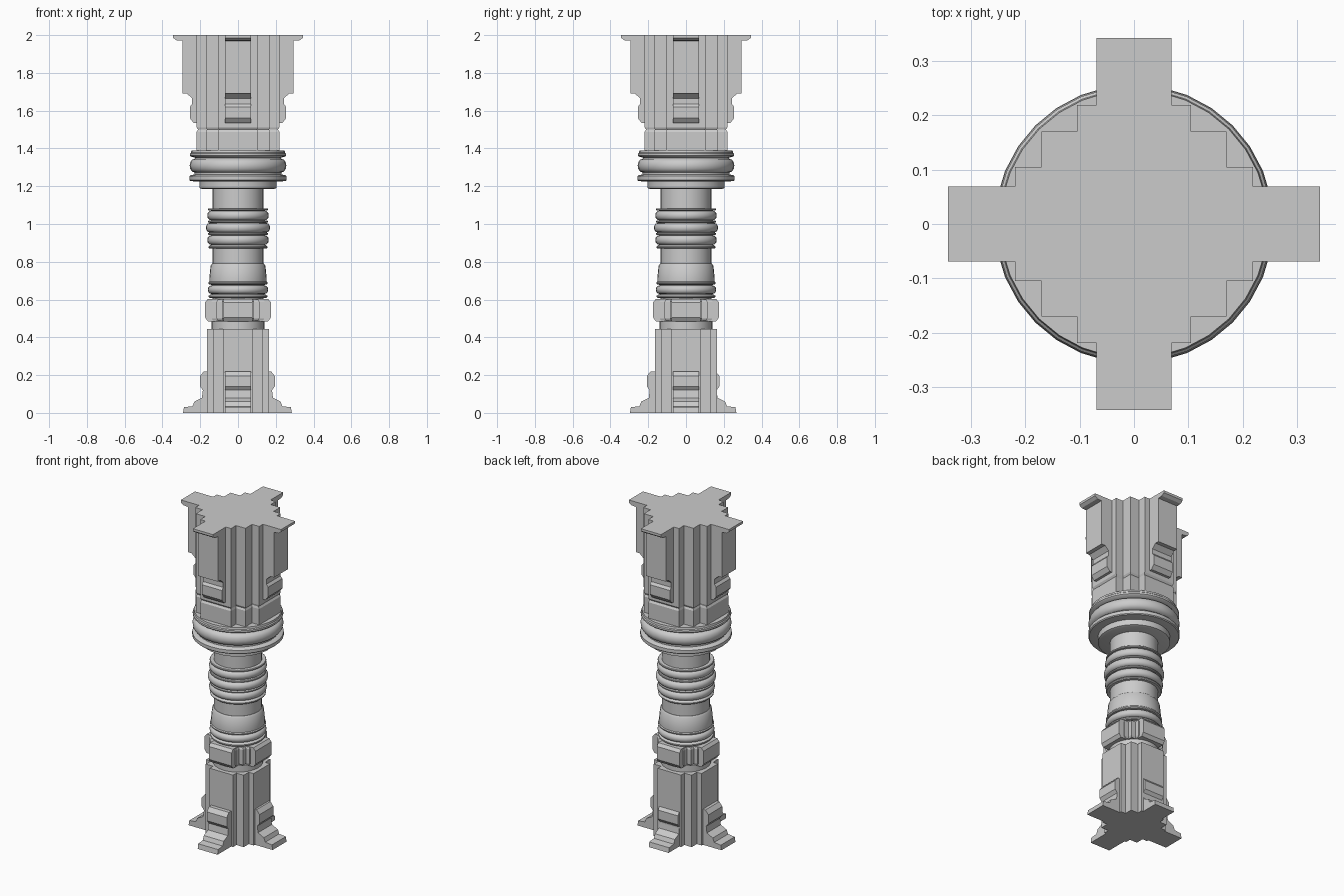
import bpy
import bmesh
from math import cos, sin, pi, radians
from mathutils import Matrix

cube = bpy.data.objects.get("Cube")
if cube:
    bpy.data.objects.remove(cube, do_unlink=True)


def finish(name, bm, smooth=False):
    bmesh.ops.recalc_face_normals(bm, faces=bm.faces)
    mesh = bpy.data.meshes.new(name)
    bm.to_mesh(mesh)
    bm.free()
    obj = bpy.data.objects.new(name, mesh)
    bpy.context.collection.objects.link(obj)
    if smooth:
        bpy.ops.object.select_all(action='DESELECT')
        obj.select_set(True)
        bpy.context.view_layer.objects.active = obj
        bpy.ops.object.shade_smooth_by_angle(angle=radians(35))
    return obj


def loft(bm, rings):
    """Bridge closed rings of points and cap both ends."""
    loops = [[bm.verts.new(p) for p in ring] for ring in rings]
    for a, b in zip(loops, loops[1:]):
        for i in range(len(a)):
            j = (i + 1) % len(a)
            bm.faces.new((a[i], a[j], b[j], b[i]))
    bm.faces.new(loops[0])
    bm.faces.new(loops[-1])


def lathe(name, profile, sides=32):
    bm = bmesh.new()
    loft(bm, [[(r * cos(2 * pi * i / sides), r * sin(2 * pi * i / sides), z)
               for i in range(sides)] for r, z in profile])
    return finish(name, bm, True)


def bulge(radius, depth, low, high, steps=6):
    """Rounded rib profile between two heights."""
    mid, half = (low + high) / 2, (high - low) / 2
    return [(radius - depth + depth * cos(t), mid + half * sin(t))
            for t in (pi * (k / steps - 0.5) for k in range(steps + 1))]


def band(radius, low, high, chamfer=0.005):
    """Flat rib profile with chamfered edges."""
    return [(radius - chamfer, low), (radius, low + chamfer),
            (radius, high - chamfer), (radius - chamfer, high)]


def stepped_column(name, near, mid, far, levels):
    """Column with a staircase at each corner; levels are (height, scale)."""
    corner = [(far, near), (mid, near), (mid, mid), (near, mid), (near, far)]
    outline = []
    for k in range(4):
        c, s = round(cos(k * pi / 2)), round(sin(k * pi / 2))
        outline += [(c * x - s * y, s * x + c * y) for x, y in corner]
    bm = bmesh.new()
    loft(bm, [[(x * f, y * f, z) for x, y in outline] for z, f in levels])
    return finish(name, bm)


def four_fins(name, profile, half_width, shifts=(0, 0, 0, 0)):
    """Extrude a side profile into a fin on each of the four sides."""
    for side, k, shift in zip(("left", "back", "right", "front"), range(4), shifts):
        bm = bmesh.new()
        loft(bm, [[(x + shift, y, z) for x, z in profile]
                  for y in (-half_width, half_width)])
        bm.transform(Matrix.Rotation(k * pi / 2, 4, 'Z'))
        finish(f"{side}_{name}", bm)


# Base column and feet
stepped_column("base_column", 0.08, 0.13, 0.163, [(0, 1), (0.445, 1)])
four_fins("foot", [
    (0.08, 0), (0.285, 0), (0.28, 0.03), (0.235, 0.035), (0.225, 0.06),
    (0.185, 0.08), (0.18, 0.12), (0.195, 0.14), (0.195, 0.195),
    (0.175, 0.22), (0.08, 0.22)], 0.068, (0, -0.018, 0.006, 0.012))

# Lower collar with lugs
lathe("lower_collar", [(0.14, 0.44), (0.14, 0.485), (0.13, 0.49), (0.13, 0.61)])
stepped_column("collar_core", 0.085, 0.113, 0.14,
               [(0.49, 0.95), (0.5, 1), (0.59, 1), (0.6, 0.95)])
four_fins("lug", [(0.1, 0.485), (0.16, 0.485), (0.174, 0.505),
                  (0.174, 0.585), (0.16, 0.603), (0.1, 0.603)], 0.078)

# Lower rib group and sleeve
lathe("lower_ribs", band(0.155, 0.608, 0.625) + [(0.14, 0.628)]
      + bulge(0.16, 0.02, 0.63, 0.675) + [(0.14, 0.678)]
      + band(0.157, 0.68, 0.695))
lathe("sleeve", [(0.152, 0.69), (0.152, 0.71), (0.145, 0.78), (0.137, 0.79)])

# Shaft and grip ribs
lathe("shaft", [(0.135, 0.6), (0.135, 1.2)])
grip = band(0.157, 0.87, 0.885)
for low, radius in ((0.89, 0.163), (0.955, 0.17), (1.02, 0.163)):
    grip += bulge(radius, 0.02, low, low + 0.05)
    grip += [(0.145, low + 0.051)] + band(0.159, low + 0.052, low + 0.063, 0.003)
lathe("grip_ribs", grip)

# Large collar under the head
lathe("large_collar", [(0.19, 1.185), (0.203, 1.19), (0.203, 1.225), (0.235, 1.226)]
      + band(0.257, 1.228, 1.258) + [(0.23, 1.262), (0.23, 1.27)]
      + bulge(0.256, 0.026, 1.273, 1.345) + [(0.225, 1.35)]
      + band(0.254, 1.357, 1.378) + [(0.247, 1.39)])

# Head column with a pinched seam, and its four fins
stepped_column("head_column", 0.105, 0.17, 0.219,
               [(1.38, 1), (1.488, 1), (1.5, 0.965), (1.512, 1), (2, 1)])
four_fins("head_fin", [
    (0.1, 1.535), (0.235, 1.535), (0.255, 1.56), (0.255, 1.62),
    (0.243, 1.635), (0.243, 1.665), (0.27, 1.69), (0.295, 1.69),
    (0.295, 1.97), (0.325, 1.972), (0.343, 1.985), (0.343, 2), (0.1, 2)], 0.069)
